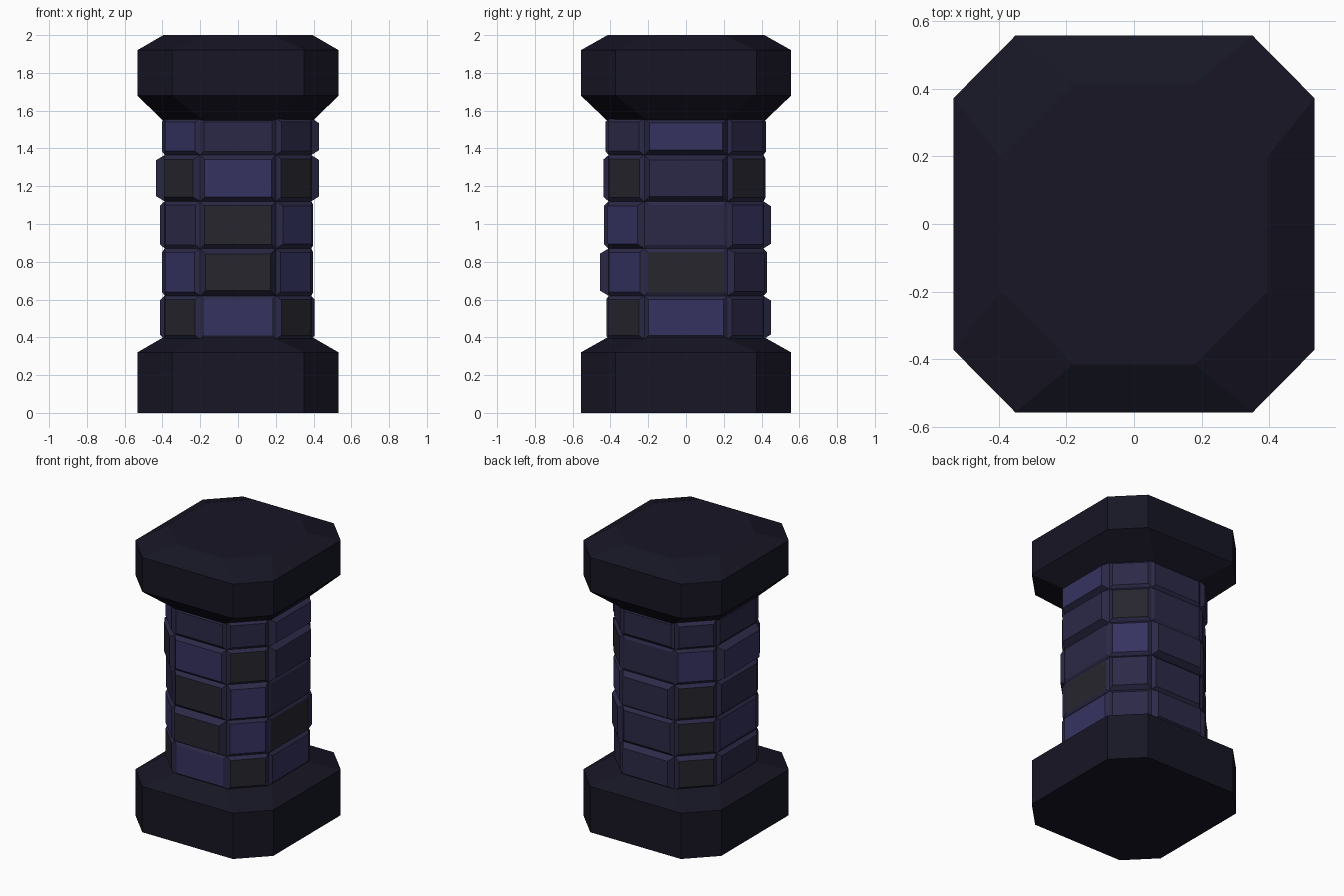
import bpy, bmesh
from mathutils import Vector

if "Cube" in bpy.data.objects:
    bpy.data.objects.remove(bpy.data.objects["Cube"])


def material(name, rgb):
    m = bpy.data.materials.new(name)
    m.diffuse_color = tuple((c / 255) ** 2.2 for c in rgb) + (1,)
    m.use_nodes = True
    m.node_tree.nodes["Principled BSDF"].inputs["Base Color"].default_value = m.diffuse_color
    return m


DARK = material("dark_stone", (29, 28, 41))
STONES = [material("mid_stone", (47, 45, 72)),
          material("blue_stone", (56, 54, 96)),
          material("grey_stone", (43, 42, 50))]


def octagon(x, y, cx, cy, z):
    # counter-clockwise from the front edge; sides: F FR R BR B BL L FL
    return [Vector((a, b, z)) for a, b in
            [(-cx, -y), (cx, -y), (x, -cy), (x, cy),
             (cx, y), (-cx, y), (-x, cy), (-x, -cy)]]


def finish(name, bm, mats):
    bmesh.ops.recalc_face_normals(bm, faces=bm.faces)
    me = bpy.data.meshes.new(name)
    bm.to_mesh(me)
    bm.free()
    for m in mats:
        me.materials.append(m)
    ob = bpy.data.objects.new(name, me)
    bpy.context.collection.objects.link(ob)


def loft(name, rings):
    bm = bmesh.new()
    loops = [[bm.verts.new(p) for p in octagon(*r)] for r in rings]
    for a, b in zip(loops, loops[1:]):
        for i in range(8):
            j = (i + 1) % 8
            bm.faces.new((a[i], a[j], b[j], b[i]))
    bm.faces.new(loops[0][::-1])
    bm.faces.new(loops[-1])
    finish(name, bm, [DARK])


WIDE = (0.533, 0.557, 0.35, 0.372)
NECK = (0.395, 0.415, 0.18, 0.2)
CORE = (0.388, 0.41, 0.2, 0.22)

# Base and capital
loft("base", [WIDE + (0,), WIDE + (0.32,), NECK + (0.4,)])
loft("capital", [NECK + (1.545,), WIDE + (1.68,), WIDE + (1.92,), NECK + (2.0,)])

# Shaft: five courses, one raised chamfered block on each of the eight sides
LEVELS = [0.39, 0.62, 0.87, 1.12, 1.365, 1.56]
COLOURS = ["12100202", "21200211", "21010200", "12020112", "00100001"]
# raised height of front, right, back, left blocks
RAISE = [(0.012, 0.018, 0.04, 0.024), (0.046, 0.01, 0.02, 0.014),
         (0.024, 0.01, 0.04, 0.024), (0.026, 0.042, 0.01, 0.046),
         (0.016, 0.042, 0.014, 0.014)]
CORNER = [0.02, 0.015, 0.03, 0.018]

bm = bmesh.new()
for row, (z0, z1) in enumerate(zip(LEVELS, LEVELS[1:])):
    low, high = octagon(*CORE, z0), octagon(*CORE, z1)
    for i in range(8):
        j = (i + 1) % 8
        quad = [low[i], low[j], high[j], high[i]]
        along = (low[j] - low[i]).normalized()
        out = along.cross(Vector((0, 0, 1)))
        h = RAISE[row][i // 2] if i % 2 == 0 else CORNER[(i // 2 + row) % 4]
        inset = 0.016 + 0.25 * h
        signs = [(1, 1), (-1, 1), (-1, -1), (1, -1)]
        # lower chamfer then block face
        cap = [p + along * inset * s + Vector((0, 0, inset * t)) + out * h
               for p, (s, t) in zip(quad, signs)]
        b = [bm.verts.new(p) for p in quad]
        c = [bm.verts.new(p) for p in cap]
        for k in range(4):
            n = (k + 1) % 4
            bm.faces.new((b[k], b[n], c[n], c[k]))
        bm.faces.new(c).material_index = int(COLOURS[row][i])
bmesh.ops.remove_doubles(bm, verts=bm.verts, dist=0.0001)
finish("block_shaft", bm, STONES)
